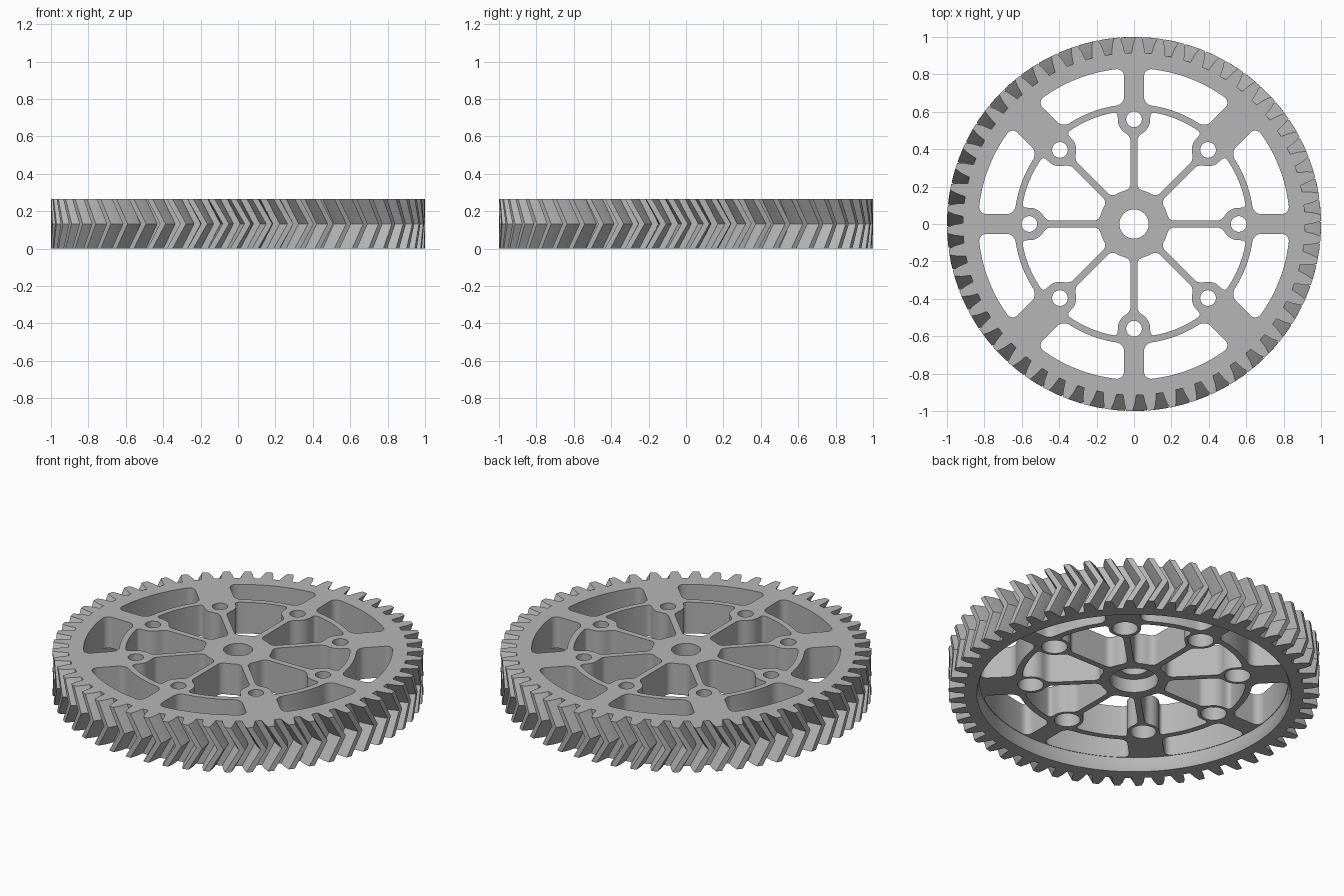
import bpy, bmesh
from math import sin, cos, pi, tau, hypot, sqrt

cube = bpy.data.objects.get("Cube")
if cube:
    bpy.data.objects.remove(cube, do_unlink=True)

HEIGHT, WEB_Z, BORE_Z = 0.265, 0.08, 0.16   # total height, underside of web, counterbore floor
TEETH, PHASE, TWIST = 54, -0.025, 0.0765    # herringbone twist reached at mid height
BOLT_R, BOSS_R = 0.56, 0.087
RIM_IN = 0.836
PITCH = tau / TEETH
# half of one tooth outline: (share of pitch, radius), root to tip
FLANK = [(0.33, 0.915), (0.25, 0.962), (0.14, 1.0)]
PROFILE = [(-s, r) for s, r in FLANK] + [(s, r) for s, r in reversed(FLANK)]
SEG = pi / 4                                # angle between neighbouring spokes

bm = bmesh.new()


def loop(points, z):
    return [bm.verts.new((x, y, z)) for x, y in points]


def wall(a, b):
    n = len(a)
    for i in range(n):
        j = (i + 1) % n
        bm.faces.new((a[i], a[j], b[j], b[i]))


def cap(loops):
    """Fill a flat face bounded by an outer loop and holes."""
    edges = []
    for lp in loops:
        for i, v in enumerate(lp):
            w = lp[(i + 1) % len(lp)]
            edges.append(bm.edges.get((v, w)) or bm.edges.new((v, w)))
    bmesh.ops.triangle_fill(bm, edges=edges, use_beauty=True, normal=(0, 0, 1))


def circle(radius, n=40, cx=0.0, cy=0.0):
    return [(cx + radius * cos(tau * i / n), cy + radius * sin(tau * i / n)) for i in range(n)]


def tooth_ring(twist=0.0, radius=None):
    """Toothed outline, or a plain circle with matching points."""
    pts = []
    for t in range(TEETH):
        for share, r in PROFILE:
            a = PHASE + (t + 0.5 + share) * PITCH + twist
            r = radius or r
            pts.append((r * cos(a), r * sin(a)))
    return pts


def window(k, centre_r, r_in, r_out, half_a, half_b, fillet, bosses):
    """Rounded opening between spoke k and spoke k + 1."""
    def clearance(x, y):
        r = hypot(x, y)
        gaps = [r - r_in, r_out - r, y - half_a, (x - y) / sqrt(2) - half_b]
        if bosses:
            gaps += [hypot(x - BOLT_R * cos(a), y - BOLT_R * sin(a)) - BOSS_R for a in (0, SEG)]
        near = [max(fillet - g, 0) for g in gaps]
        if any(near):
            return fillet - sqrt(sum(g * g for g in near))
        return min(gaps)

    cx, cy = centre_r * cos(SEG / 2), centre_r * sin(SEG / 2)
    ca, sa = cos(k * SEG), sin(k * SEG)
    pts, n = [], 160
    for i in range(n):
        dx, dy, t = cos(tau * i / n), sin(tau * i / n), 0.0
        for _ in range(90):
            t += 0.6 * clearance(cx + t * dx, cy + t * dy)
        x, y = cx + t * dx, cy + t * dy
        pts.append((x * ca - y * sa, x * sa + y * ca))
    return pts


top_loops, web_loops = [], []

# toothed rim with a deep recess underneath
teeth_low = loop(tooth_ring(), 0)
teeth_mid = loop(tooth_ring(TWIST), HEIGHT / 2)
teeth_top = loop(tooth_ring(), HEIGHT)
rim_lip = loop(tooth_ring(radius=0.848), 0)
rim_in = loop(tooth_ring(radius=RIM_IN), 0.03)
rim_web = loop(tooth_ring(radius=RIM_IN), WEB_Z)
stack = [teeth_top, teeth_mid, teeth_low, rim_lip, rim_in, rim_web]
for a, b in zip(stack, stack[1:]):
    wall(a, b)
top_loops.append(teeth_top)
web_loops.append(rim_web)

# openings between the spokes, inner and outer
for k in range(8):
    wide = (0.053, 0.095)
    openings = [
        window(k, 0.42, 0.185, 0.605, 0.018, 0.018, 0.03, True),
        window(k, 0.735, 0.64, 0.833, wide[k % 2], wide[(k + 1) % 2], 0.042, False),
    ]
    for pts in openings:
        low, high = loop(pts, WEB_Z), loop(pts, HEIGHT)
        wall(low, high)
        web_loops.append(low)
        top_loops.append(high)

# axle hole and bolt holes, counterbored from below
holes = [(0.0, 0.0, 0.078, 0.13)]
holes += [(BOLT_R * cos(k * SEG), BOLT_R * sin(k * SEG), 0.042, 0.07) for k in range(8)]
for cx, cy, small, large in holes:
    big, tiny = circle(large, cx=cx, cy=cy), circle(small, cx=cx, cy=cy)
    bore = [loop(big, WEB_Z), loop(big, BORE_Z), loop(tiny, BORE_Z), loop(tiny, HEIGHT)]
    for a, b in zip(bore, bore[1:]):
        wall(a, b)
    web_loops.append(bore[0])
    top_loops.append(bore[-1])

# flat top face and underside of the web
cap(top_loops)
cap(web_loops)
bmesh.ops.recalc_face_normals(bm, faces=bm.faces[:])

mesh = bpy.data.meshes.new("herringbone_gear")
bm.to_mesh(mesh)
bm.free()
gear = bpy.data.objects.new("herringbone_gear", mesh)
bpy.context.scene.collection.objects.link(gear)

# plain grey finish
grey = bpy.data.materials.new("plain_grey")
grey.use_nodes = True
colour = (0.47, 0.47, 0.47, 1)
grey.diffuse_color = colour
for node in grey.node_tree.nodes:
    if node.type == 'BSDF_PRINCIPLED':
        node.inputs["Base Color"].default_value = colour
mesh.materials.append(grey)

for ob in bpy.context.selected_objects:
    ob.select_set(False)
gear.select_set(True)
bpy.context.view_layer.objects.active = gear
bpy.ops.object.shade_smooth_by_angle(angle=0.6)
